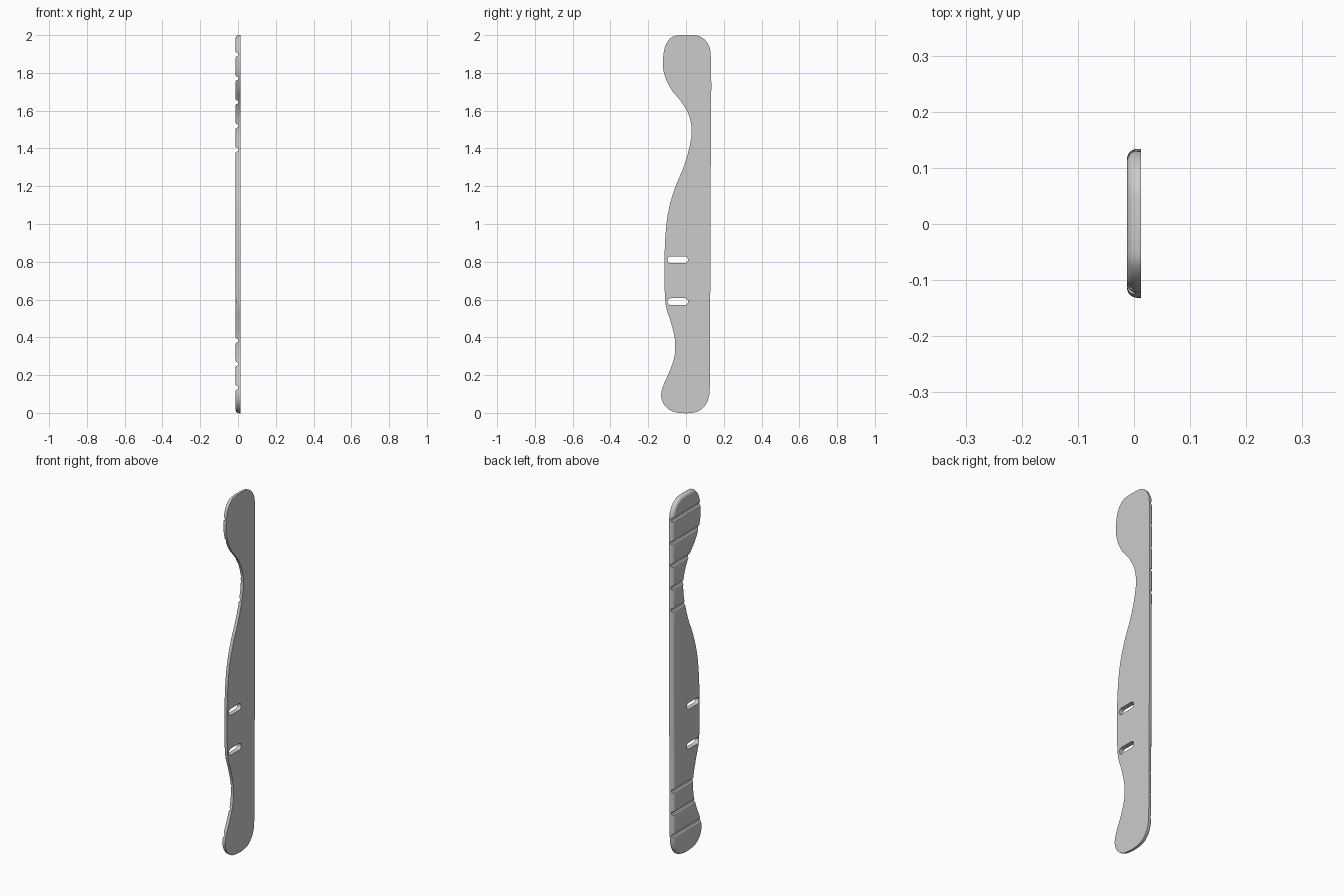
import bpy, bmesh, math
from mathutils import Vector

if "Cube" in bpy.data.objects:
    bpy.data.objects.remove(bpy.data.objects["Cube"])

HALF = 0.0125      # half thickness in x
ROUND = 0.018      # edge rounding on the outer (-x) side

grey = bpy.data.materials.new("plain_grey")
grey.diffuse_color = (0.6, 0.6, 0.6, 1)
grey.use_nodes = True
grey.node_tree.nodes["Principled BSDF"].inputs["Base Color"].default_value = grey.diffuse_color


def link(name, bm):
    bmesh.ops.recalc_face_normals(bm, faces=bm.faces)
    mesh = bpy.data.meshes.new(name)
    bm.to_mesh(mesh)
    bm.free()
    obj = bpy.data.objects.new(name, mesh)
    obj.data.materials.append(grey)
    bpy.context.collection.objects.link(obj)
    return obj


def loft(bm, rings):
    """Skin matching closed rings and cap both ends."""
    loops = [[bm.verts.new(p) for p in ring] for ring in rings]
    n = len(loops[0])
    for a, b in zip(loops, loops[1:]):
        for i in range(n):
            j = (i + 1) % n
            bm.faces.new((a[i], a[j], b[j], b[i]))
    bm.faces.new(loops[0])
    bm.faces.new(loops[-1][::-1])


def smooth_closed(pts, steps):
    """Centripetal Catmull-Rom through a closed list of 2D points."""
    out, n = [], len(pts)
    for i in range(n):
        p = [Vector(pts[(i + k) % n]) for k in (-1, 0, 1, 2)]
        t = [0.0]
        for k in range(3):
            t.append(t[-1] + math.sqrt((p[k + 1] - p[k]).length))
        for s in range(steps):
            u = t[1] + (t[2] - t[1]) * s / steps
            mix = lambda a, b, ta, tb: a * ((tb - u) / (tb - ta)) + b * ((u - ta) / (tb - ta))
            a1, a2, a3 = (mix(p[k], p[k + 1], t[k], t[k + 1]) for k in range(3))
            b1, b2 = mix(a1, a2, t[0], t[2]), mix(a2, a3, t[1], t[3])
            out.append(mix(b1, b2, t[1], t[2]))
    return out


# Handle outline in (y, z), counter-clockwise from the lower right
outline = [
    (0.126, 0.14), (0.127, 0.40), (0.128, 0.62), (0.130, 0.70), (0.131, 1.30), (0.1315, 1.88),
    (0.125, 1.935), (0.100, 1.975), (0.065, 1.996), (0.035, 2.0), (-0.035, 2.0),
    (-0.070, 1.992), (-0.103, 1.957), (-0.119, 1.90), (-0.119, 1.81), (-0.083, 1.72),
    (-0.020, 1.64), (0.019, 1.565), (0.030, 1.49), (0.019, 1.41), (-0.013, 1.30),
    (-0.055, 1.20), (-0.092, 1.075), (-0.110, 0.92), (-0.113, 0.76), (-0.107, 0.57),
    (-0.080, 0.48), (-0.059, 0.39), (-0.061, 0.30), (-0.088, 0.217), (-0.122, 0.14),
    (-0.1315, 0.09), (-0.117, 0.045), (-0.080, 0.012), (-0.035, 0.0), (0.030, 0.0),
    (0.075, 0.014), (0.108, 0.05), (0.122, 0.09),
]
curve = smooth_closed(outline, 6)
count = len(curve)
inward = []
for i in range(count):
    d = (curve[(i + 1) % count] - curve[i - 1]).normalized()
    inward.append(Vector((-d.y, d.x)))

# Handle plate: flat back at +x, rounded edge towards -x
rings = [[(HALF, p.x, p.y) for p in curve]]
for k in range(8):
    a = math.radians(90) * k / 7
    x = -HALF + ROUND * (1 - math.sin(a))
    off = ROUND * (1 - math.cos(a))
    rings.append([(x, p.x + q.x * off, p.y + q.y * off) for p, q in zip(curve, inward)])
bm = bmesh.new()
loft(bm, rings)
handle = link("handle_plate", bm)

# Grip grooves: flared notches across the outer face
bm = bmesh.new()
half_profile = [(-0.020, 0.019), (-0.0125, 0.016), (-0.0105, 0.0115), (-0.007, 0.010),
                (-0.002, 0.009), (0.001, 0.0055)]
profile = half_profile + [(0.002, 0)] + [(x, -w) for x, w in reversed(half_profile)]
for z in (0.133, 0.259, 0.383, 1.393, 1.519, 1.645, 1.771, 1.897):
    loft(bm, [[(x, y, z + w) for x, w in profile] for y in (-0.2, 0.2)])
grooves = link("groove_cutter", bm)

# Two through slots with rounded ends
bm = bmesh.new()
for z in (0.589, 0.811):
    ring = []
    for k in range(26):
        a = math.radians(90) + math.pi * (k % 13) / 12 + (math.pi if k >= 13 else 0)
        cy = -0.080 if k < 13 else -0.007
        ring.append((cy + 0.018 * math.cos(a), z + 0.018 * math.sin(a)))
    loft(bm, [[(x, y, h) for y, h in ring] for x in (-0.05, 0.05)])
slots = link("slot_cutter", bm)

# Cut the plate, then drop the cutters
bpy.context.view_layer.objects.active = handle
handle.select_set(True)
for cutter in (grooves, slots):
    cutter.hide_render = True
    mod = handle.modifiers.new(cutter.name, "BOOLEAN")
    mod.operation, mod.solver, mod.object = "DIFFERENCE", "EXACT", cutter
    bpy.ops.object.modifier_apply(modifier=mod.name)
    bpy.data.objects.remove(cutter)
bpy.ops.object.shade_smooth_by_angle(angle=math.radians(30))
